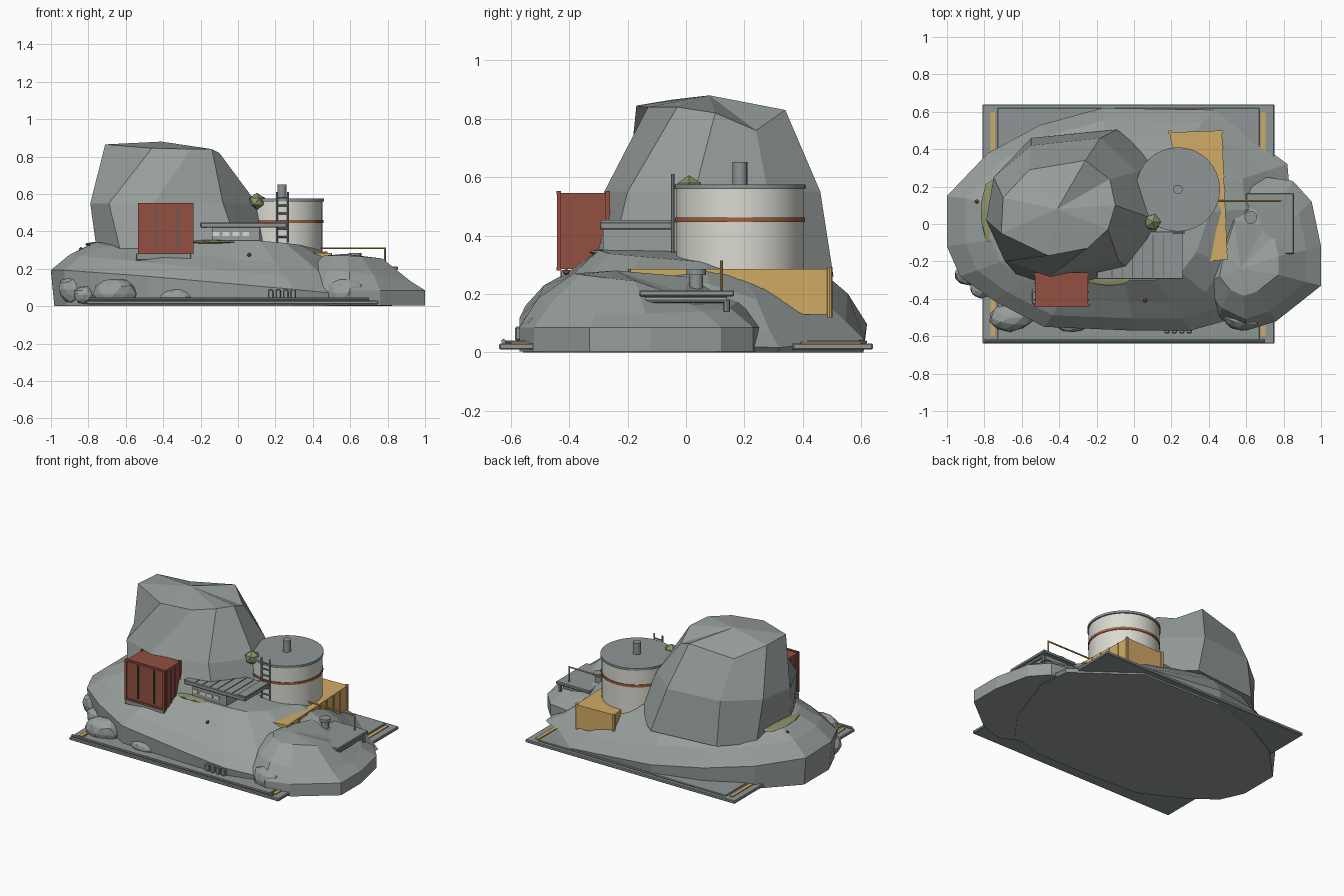
import bpy, bmesh, math, random
from mathutils import Vector

random.seed(4)
cube = bpy.data.objects.get("Cube")
if cube:
    bpy.data.objects.remove(cube)


def material(name, r, g, b):
    m = bpy.data.materials.new(name)
    m.use_nodes = True
    m.diffuse_color = (r, g, b, 1)
    m.node_tree.nodes["Principled BSDF"].inputs["Base Color"].default_value = (r, g, b, 1)
    return m


ROCK = material("rock grey", .31, .345, .33)
METAL = material("metal grey", .27, .305, .3)
DARK = material("dark metal", .1, .11, .11)
WHITE = material("tank white", .7, .7, .64)
RED = material("container red", .29, .08, .055)
RUST = material("rust orange", .35, .12, .045)
YELLOW = material("ochre yellow", .64, .41, .13)
MOSS = material("moss green", .27, .29, .14)


def finish(name, bm, mat):
    bmesh.ops.recalc_face_normals(bm, faces=bm.faces)
    me = bpy.data.meshes.new(name)
    bm.to_mesh(me)
    bm.free()
    me.materials.append(mat)
    ob = bpy.data.objects.new(name, me)
    bpy.context.collection.objects.link(ob)
    return ob


def box(name, mat, x, y, z, bevel=0):
    """Box from (min, max) pairs."""
    bm = bmesh.new()
    bmesh.ops.create_cube(bm, size=1)
    for v in bm.verts:
        v.co = [a[0] + (c + .5) * (a[1] - a[0]) for a, c in zip((x, y, z), v.co)]
    if bevel:
        bmesh.ops.bevel(bm, geom=bm.edges[:], offset=bevel, segments=1, affect='EDGES')
    return finish(name, bm, mat)


def rod(name, mat, a, b, r, sides=8):
    a, b = Vector(a), Vector(b)
    bm = bmesh.new()
    bmesh.ops.create_cone(bm, cap_ends=True, segments=sides, radius1=r, radius2=r, depth=(b - a).length)
    rot = (b - a).to_track_quat('Z', 'Y')
    for v in bm.verts:
        v.co = rot @ v.co + (a + b) / 2
    for f in bm.faces:
        f.smooth = len(f.verts) == 4 and sides > 12
    return finish(name, bm, mat)


def loft(name, mat, rings, peak):
    """Skin a stack of equal rings, closed below and gathered to a peak."""
    bm = bmesh.new()
    rows = [[bm.verts.new(p) for p in ring] for ring in rings]
    n = len(rows[0])
    bm.faces.new(rows[0])
    for lo, hi in zip(rows, rows[1:]):
        for i in range(n):
            j = (i + 1) % n
            bm.faces.new((lo[i], lo[j], hi[j], hi[i]))
    top = bm.verts.new(peak)
    for i in range(n):
        bm.faces.new((rows[-1][i], rows[-1][(i + 1) % n], top))
    return finish(name, bm, mat)


def scaled(outline, centre, s, height):
    pts = [(centre[0] + (x - centre[0]) * s, centre[1] + (y - centre[1]) * s) for x, y in outline]
    return [(x, y, height(x, y)) for x, y in pts]


def stone(name, mat, centre, size, detail=1):
    bm = bmesh.new()
    bmesh.ops.create_icosphere(bm, subdivisions=detail, radius=1)
    for v in bm.verts:
        k = random.uniform(.92, 1.05)
        v.co = [c + s * k * a for c, s, a in zip(centre, size, v.co)]
        v.co.z = max(v.co.z, .012)
    return finish(name, bm, mat)


# Foundation plate with inset slab and painted edge strips
box("base_plate", METAL, (-.81, .75), (-.64, .64), (.01, .03), .004)
box("base_slab", METAL, (-.73, .67), (-.62, .62), (.03, .04), .003)
for x in (-.755, .69):
    for y in ((-.6, -.22), (.2, .6)):
        box("edge_strip", YELLOW, (x - .012, x + .012), y, (.029, .036))

# Main rock mound
mound = [(.84, .1), (.82, .32), (.43, .61), (-.17, .62), (-.5, .53), (-.78, .38), (-1, .15), (-1, -.12),
         (-.93, -.28), (-.75, -.41), (-.48, -.55), (0, -.57), (.3, -.57), (.55, -.5), (.7, -.3)]
mid = (-.1, .02)
loft("rock_mound", ROCK, [
    scaled(mound, mid, .98, lambda x, y: 0),
    scaled(mound, mid, 1, lambda x, y: .1 - .09 * x - .03 * y),
    scaled(mound, mid, .89, lambda x, y: .185 - .1 * x - .2 * max(x, 0) * max(y, 0)),
    scaled(mound, mid, .74, lambda x, y: .3 - .065 * x - .07 * max(y, 0) + .12 * min(y, 0)
           - .45 * max(x, 0) * max(y, 0)),
    scaled(mound, mid, .54, lambda x, y: .35 - .12 * max(x - .15, 0) - .4 * max(x, 0) * max(y, 0)),
], (-.05, 0, .36))

# Lower rock lobe at the left end
lobe = [(1, -.33), (1, -.12), (.95, .12), (.85, .23), (.5, .28), (.38, -.1),
        (.33, -.35), (.45, -.5), (.6, -.57), (.76, -.52)]
mid = (.57, -.22)
loft("rock_lobe", ROCK, [
    scaled(lobe, mid, 1, lambda x, y: .003),
    scaled(lobe, mid, 1, lambda x, y: .085),
    scaled(lobe, mid, .82, lambda x, y: .185 - .16 * max(x - .6, 0)),
    scaled(lobe, mid, .47, lambda x, y: .27 - .1 * max(x - .62, 0)
           - 1.5 * max(y + .2, 0) * max(x - .5, 0)),
], (.57, -.24, .28))

# Tall boulder
foot = [(.18, .05), (.13, .32), (-.09, .505), (-.55, .46), (-.72, .28), (-.75, -.05),
        (-.62, -.28), (-.38, -.36), (.02, -.27)]
waist = [(.1, .03), (.02, .28), (-.18, .46), (-.55, .42), (-.75, .25), (-.79, .02),
         (-.69, -.2), (-.45, -.28), (-.08, -.2)]
crown = [(-.1, .1, .82), (-.13, .24, .76), (-.26, .34, .83), (-.56, .29, .79), (-.7, .14, .86),
         (-.71, -.05, .865), (-.46, -.17, .845), (-.25, -.13, .84), (-.14, -.03, .84)]
loft("tall_boulder", ROCK, [[(x, y, .26) for x, y in foot], [(x, y, .55) for x, y in waist], crown],
     (-.41, .08, .88))

# Loose stones and moss
for c, s in (((-.66, -.5, .065), (.12, .075, .085)), ((-.33, -.53, .05), (.09, .05, .045)),
             ((.58, -.5, .07), (.11, .07, .085)), ((-.88, -.27, .09), (.08, .06, .075)),
             ((-.82, -.34, .06), (.06, .06, .05))):
    stone("loose_stone", ROCK, c, s, 2)
stone("moss_stone", MOSS, (.1, .01, .56), (.05, .05, .045))
stone("moss_patch_side", MOSS, (-.75, .06, .33), (.07, .18, .014), 2)
stone("moss_patch_front", MOSS, (-.14, -.28, .342), (.15, .05, .012), 2)

# Retaining platform under the tank, with side ribs
outline = [(.19, .49), (.47, .5), (.5, -.19), (.39, -.2), (.43, 0), (.24, .2)]
loft("tank_platform", YELLOW, [[(x, y, z) for x, y in outline] for z in (.13, .285)], (.4, .3, .285))
for i in range(9):
    y = -.14 + i * .078
    x = .498 - (y + .19) * .0435
    box("platform_side_rib", YELLOW, (x - .005, x + .006), (y, y + .01), (.13, .285))
for x in (.192, .468):
    rod("platform_post", YELLOW, (x, .492, .12), (x, .492, .292), .01)

# Storage tank
tx, ty = .235, .185
rod("tank_body", WHITE, (tx, ty, .25), (tx, ty, .56), .217, 32)
rod("tank_lid", METAL, (tx, ty, .56), (tx, ty, .575), .225, 32)
rod("tank_band", RUST, (tx, ty, .446), (tx, ty, .462), .222, 32)
rod("tank_vent", METAL, (tx, ty, .57), (tx, ty, .652), .025, 16)

# Ladder
for x in (.208, .268):
    rod("ladder_rail", METAL, (x, -.045, .34), (x, -.045, .61), .006)
for i in range(6):
    rod("ladder_rung", METAL, (.208, -.045, .37 + i * .042), (.268, -.045, .37 + i * .042), .005)

# Lookout cabin: walls, windows, slatted roof
box("cabin", ROCK, (-.14, .115), (-.284, -.05), (.3, .42))
for i in range(4):
    x = -.135 + i * .053
    box("cabin_window", WHITE, (x, x + .036), (-.288, -.282), (.376, .398))
box("cabin_roof", METAL, (-.2, .26), (-.295, -.04), (.42, .447), .004)
for i in range(7):
    x = -.12 + i * .055
    box("roof_slat", DARK, (x, x + .004), (-.285, -.06), (.446, .45))
box("roof_walkway", METAL, (.2, .26), (-.29, -.03), (.445, .453))

# Shipping container on a shelf
box("container_shelf", METAL, (-.545, -.25), (-.43, -.25), (.245, .282), .004)
box("container_body", RED, (-.53, -.245), (-.435, -.26), (.285, .545))
for x in (-.535, -.253):
    for y in (-.442, -.275):
        box("container_post", RED, (x, x + .014), (y, y + .014), (.28, .552))
for z in (.28, .54):
    box("container_rail", RED, (-.535, -.239), (-.443, -.43), (z, z + .012))
for x in (-.445, -.325):
    box("container_door_bar", DARK, (x, x + .01), (-.442, -.434), (.31, .53))
for i in range(3):
    for x in (-.534, -.247):
        box("container_side_rib", RED, (x, x + .006), (-.41 + i * .045, -.402 + i * .045), (.3, .53))

# Landing deck, vent and guard rail at the left end
box("landing_deck", METAL, (.6, .855), (-.16, .165), (.192, .212), .004)
box("deck_support", METAL, (.62, .82), (-.13, .14), (.165, .192))
rod("deck_pipe", METAL, (.84, -.14, .18), (.84, .14, .18), .011)
rod("deck_pipe_drop", METAL, (.84, .14, .18), (.84, .14, .14), .011)
rod("deck_vent", METAL, (.625, .035, .2), (.625, .035, .27), .023, 16)
rod("deck_vent_cap", METAL, (.625, .035, .265), (.625, .035, .285), .034, 16)
rod("guard_rail", YELLOW, (.44, .122, .31), (.785, .122, .31), .005)
rod("guard_post", YELLOW, (.785, .122, .2), (.785, .122, .315), .005)

# Canisters, wall lamps and edge pipe
for i in range(4):
    box("canister", METAL, (.162 + i * .04, .19 + i * .04), (-.585, -.545), (.04, .088), .005)
for p in ((.06, -.41, .275), (-.84, .12, .305)):
    stone("rust_lamp", RUST, p, (.012, .012, .012))
rod("front_pipe", METAL, (-.8, -.625, .038), (.7, -.625, .038), .008)
